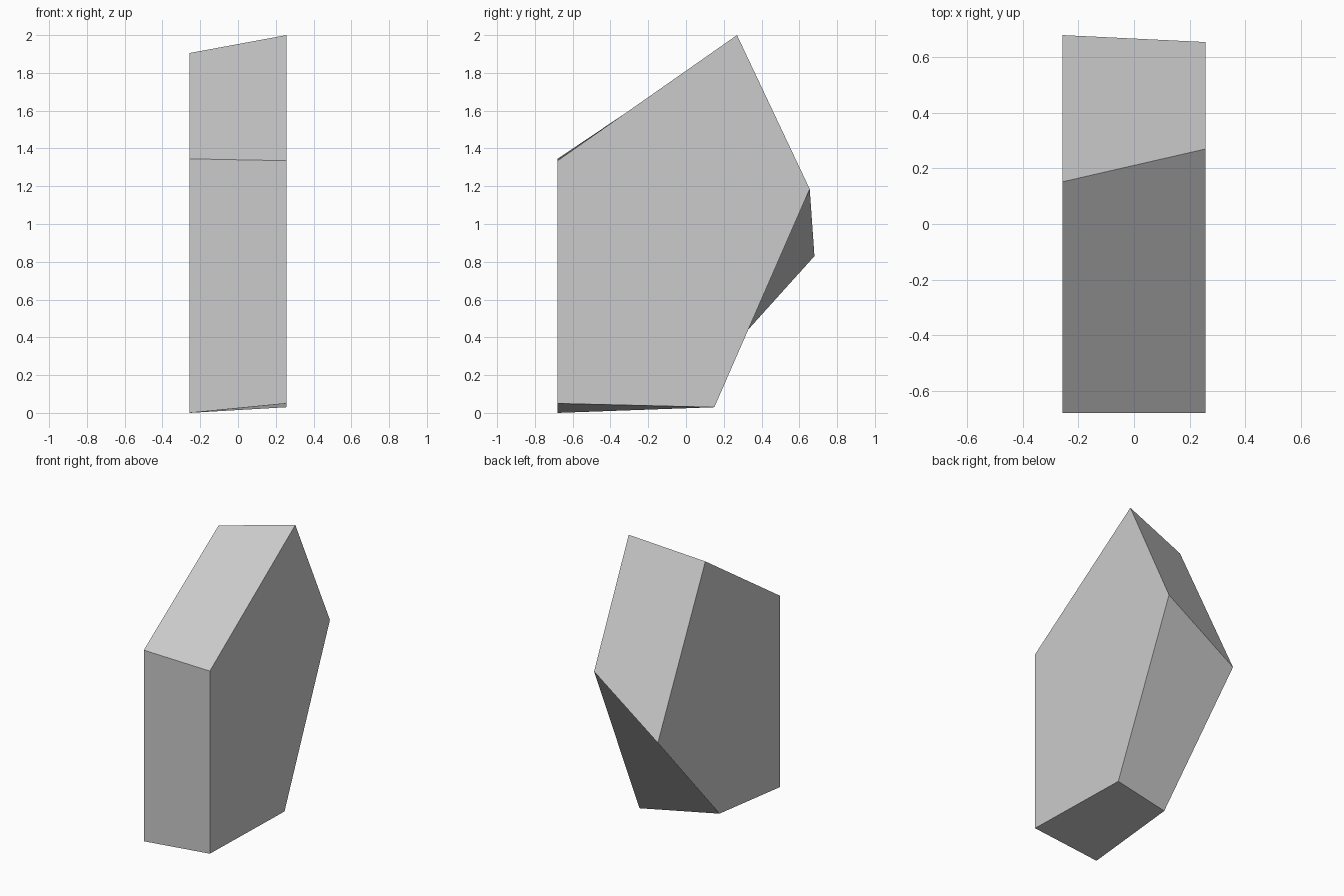
import bpy
import bmesh

# Remove the default cube
cube = bpy.data.objects.get("Cube")
if cube:
    bpy.data.objects.remove(cube, do_unlink=True)

HALF_WIDTH = 0.257

# Side profiles as (y, z), starting at the lower front corner
LEFT_PROFILE = [(-0.68, 0.05), (-0.68, 1.335), (0.27, 2.0), (0.655, 1.185), (0.15, 0.03)]
RIGHT_PROFILE = [(-0.68, 0.0), (-0.68, 1.345), (0.152, 1.905), (0.68, 0.83), (-0.005, 0.07)]


def flat_material(name, colour):
    mat = bpy.data.materials.new(name)
    mat.use_nodes = True
    mat.diffuse_color = colour
    mat.node_tree.nodes["Principled BSDF"].inputs["Base Color"].default_value = colour
    return mat


def loft(name, left, right, half_width, mat):
    """Join two matching side profiles into a closed solid."""
    bm = bmesh.new()
    ring_l = [bm.verts.new((half_width, y, z)) for y, z in left]
    ring_r = [bm.verts.new((-half_width, y, z)) for y, z in right]
    bm.faces.new(ring_l)
    bm.faces.new(ring_r)
    count = len(left)
    for i in range(count):
        j = (i + 1) % count
        bm.faces.new((ring_l[i], ring_l[j], ring_r[j], ring_r[i]))
    bmesh.ops.recalc_face_normals(bm, faces=bm.faces)
    mesh = bpy.data.meshes.new(name)
    bm.to_mesh(mesh)
    bm.free()
    mesh.materials.append(mat)
    obj = bpy.data.objects.new(name, mesh)
    bpy.context.collection.objects.link(obj)
    return obj


# Five-sided stone slab with a skewed back
stone_grey = flat_material("stone_grey", (0.6, 0.6, 0.6, 1.0))
loft("stone_slab", LEFT_PROFILE, RIGHT_PROFILE, HALF_WIDTH, stone_grey)
